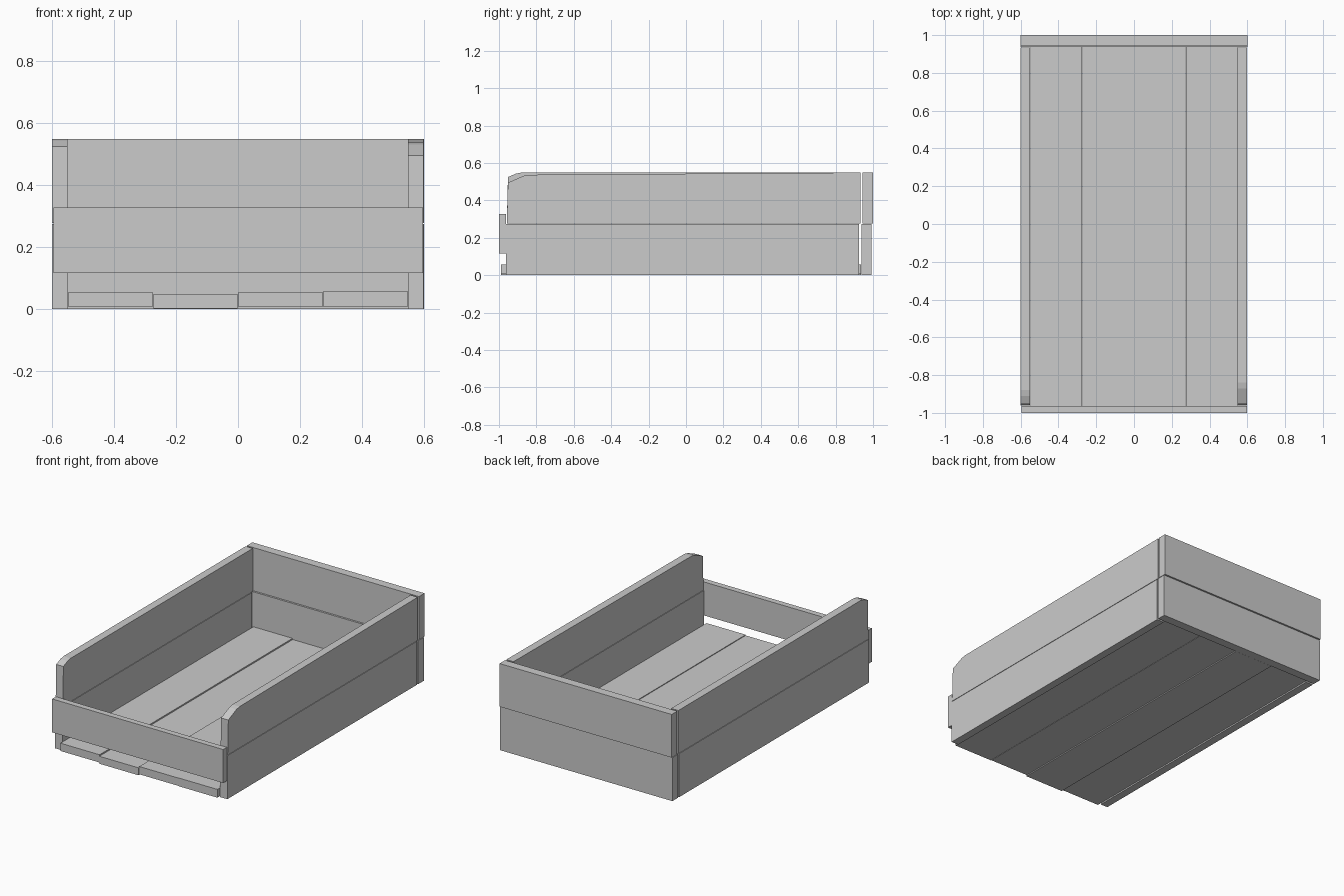
import bpy, bmesh

if "Cube" in bpy.data.objects:
    bpy.data.objects.remove(bpy.data.objects["Cube"])


def prism(name, profile, axis, a, b):
    """Extrude a 2D profile along x (profile y,z) or y (profile x,z)."""
    bm = bmesh.new()
    def co(p, d):
        return (d, p[0], p[1]) if axis == 'x' else (p[0], d, p[1])
    lo = [bm.verts.new(co(p, a)) for p in profile]
    hi = [bm.verts.new(co(p, b)) for p in profile]
    n = len(profile)
    bm.faces.new(lo)
    bm.faces.new(hi)
    for i in range(n):
        bm.faces.new((lo[i], lo[(i + 1) % n], hi[(i + 1) % n], hi[i]))
    bmesh.ops.recalc_face_normals(bm, faces=bm.faces)
    me = bpy.data.meshes.new(name)
    bm.to_mesh(me)
    bm.free()
    ob = bpy.data.objects.new(name, me)
    bpy.context.collection.objects.link(ob)
    return ob


def board(name, x0, x1, y0, y1, z0, z1):
    return prism(name, [(x0, z0), (x1, z0), (x1, z1), (x0, z1)], 'y', y0, y1)


# Floor planks, slightly uneven in height and length
floor = [(0.006, 0.055, -0.985), (0.001, 0.048, -0.99),
         (0.006, 0.055, -0.985), (0.006, 0.058, -0.988)]
for i, (z0, z1, y0) in enumerate(floor):
    x0 = -0.549 + i * 0.2745
    board(f"floor_plank_{i + 1}", x0 + 0.001, x0 + 0.2735, y0, 0.936, z0, z1)

# Side walls: lower plank and upper plank with a clipped front corner
sides = [("left", -0.601, -0.551, 0.525, -0.88, 0.549),
         ("right", 0.549, 0.599, 0.495, -0.84, 0.537)]
for name, x0, x1, zc, yc, zt in sides:
    board(f"{name}_lower_plank", x0, x1, -0.962, 0.926, 0.0, 0.274)
    prism(f"{name}_upper_plank",
          [(-0.958, 0.277), (0.934, 0.277), (0.934, 0.549), (yc, zt),
           (yc - 0.03, zt - 0.006), (-0.952, zc)], 'x', x0, x1)

# Back wall planks
board("back_lower_plank", -0.6, 0.6, 0.938, 0.993, 0.0, 0.274)
board("back_upper_plank", -0.6, 0.6, 0.945, 1.0, 0.277, 0.549)

# Front rail
board("front_rail", -0.596, 0.597, -1.0, -0.963, 0.116, 0.327)
